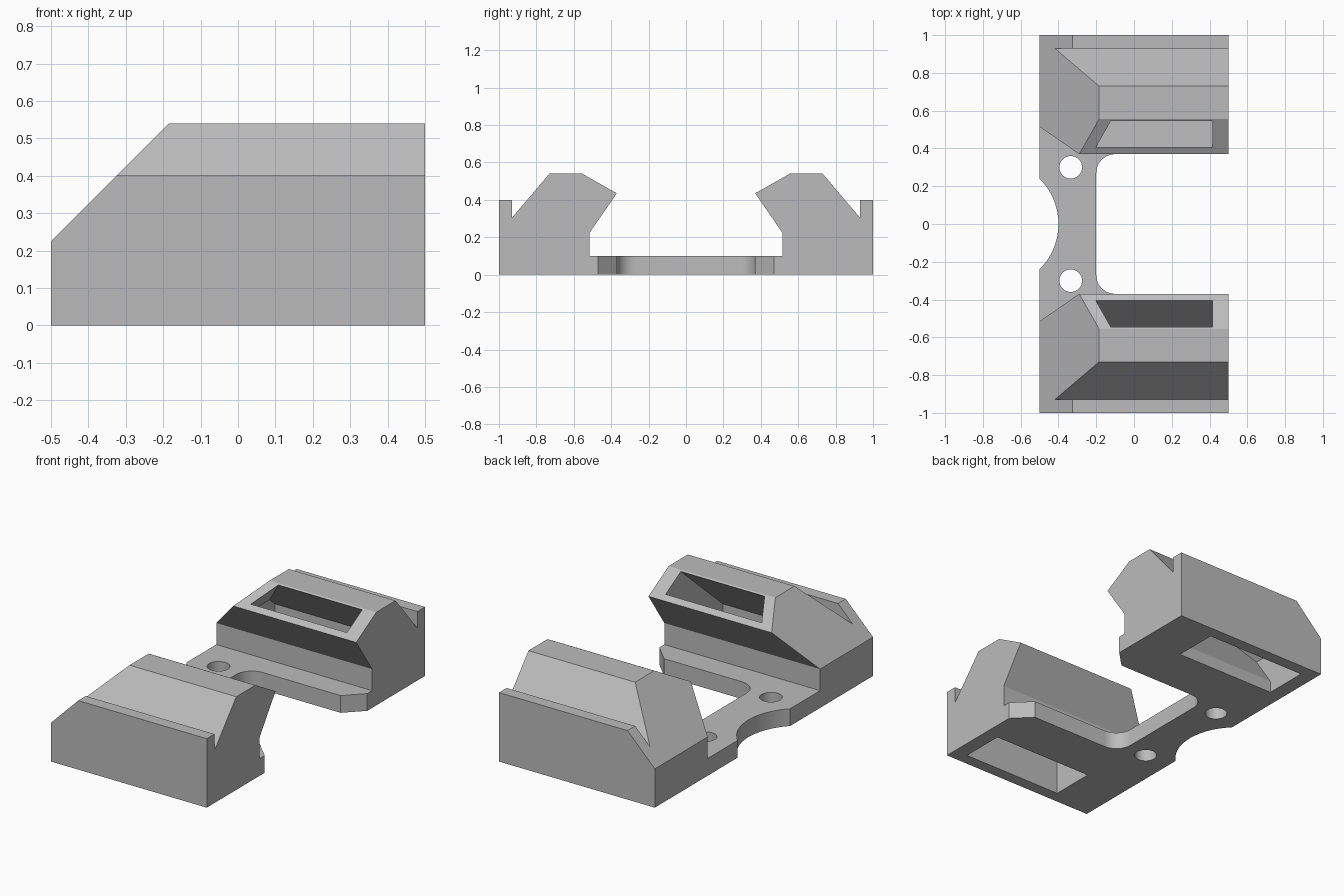
import bpy, bmesh, math
from mathutils import Vector

cube = bpy.data.objects.get("Cube")
if cube:
    bpy.data.objects.remove(cube, do_unlink=True)

grey = bpy.data.materials.new("plain_grey")
grey.use_nodes = True
COLOUR = (0.5, 0.5, 0.5, 1)
grey.diffuse_color = COLOUR
grey.node_tree.nodes["Principled BSDF"].inputs["Base Color"].default_value = COLOUR


def prism(name, base, offset, clip=None):
    """Extrude a closed outline; clip = x offset of a 45 degree end slope."""
    bm = bmesh.new()
    face = bm.faces.new([bm.verts.new(p) for p in base])
    ext = bmesh.ops.extrude_face_region(bm, geom=[face])
    bmesh.ops.translate(bm, vec=Vector(offset),
                        verts=[v for v in ext["geom"] if isinstance(v, bmesh.types.BMVert)])
    if clip is not None:
        bmesh.ops.bisect_plane(bm, geom=bm.verts[:] + bm.edges[:] + bm.faces[:],
                               plane_co=(-clip, 0, 0), plane_no=(-1, 0, 1), clear_outer=True)
        bmesh.ops.holes_fill(bm, edges=[e for e in bm.edges if e.is_boundary])
    bmesh.ops.recalc_face_normals(bm, faces=bm.faces[:])
    mesh = bpy.data.meshes.new(name)
    bm.to_mesh(mesh)
    bm.free()
    mesh.materials.append(grey)
    obj = bpy.data.objects.new(name, mesh)
    bpy.context.collection.objects.link(obj)
    return obj


def along_x(name, profile, x0, x1, side, clip=None):
    return prism(name, [(x0, side * y, z) for y, z in profile], (x1 - x0, 0, 0), clip)


def cut(target, cutters):
    """Subtract the cutters, bake the result and remove them."""
    for c in cutters:
        c.hide_render = True
        mod = target.modifiers.new("cut", 'BOOLEAN')
        mod.operation, mod.solver, mod.object = 'DIFFERENCE', 'EXACT', c
    bpy.context.view_layer.update()
    graph = bpy.context.evaluated_depsgraph_get()
    mesh = bpy.data.meshes.new_from_object(target.evaluated_get(graph))
    target.modifiers.clear()
    target.data = mesh
    for c in cutters:
        bpy.data.objects.remove(c, do_unlink=True)


def arc(cx, cy, r, a0, a1, n):
    return [(cx + r * math.cos(math.radians(a0 + (a1 - a0) * i / n)),
             cy + r * math.sin(math.radians(a0 + (a1 - a0) * i / n))) for i in range(n + 1)]


# Jaws: hooked profile with sloped end, and a bent slot from underside to window
JAW = [(1, 0), (1, .4), (.93, .4), (.93, .305), (.73, .54), (.555, .54),
       (.37, .435), (.515, .225), (.515, 0)]
CHAMBER = [(.93, .07), (.93, .2), (.545, .535), (.52, .58), (.38, .5), (.405, .457), (.67, .07)]
MOUTH = [(.93, -.05), (.93, .09), (.67, .09), (.67, -.05)]
for name, side, start, mouth_end in (("back_jaw", 1, -.414, .232), ("front_jaw", -1, -.23, .415)):
    jaw = along_x(name, JAW, -.5, .5, side, .725)
    cut(jaw, [along_x("chamber_cutter", CHAMBER, start, .415, side, .657),
              along_x("mouth_cutter", MOUTH, start, mouth_end, side)])

# Base plate: U outline with rounded inner corners, chamfered tips, arc notch
notch = math.degrees(math.asin(.24 / .338))
half = arc(-.738, 0, .338, 0, notch, 12)[1:] + [(-.5, .515), (.5, .515), (.5, .47), (.4, .37)]
half += arc(-.1, .27, .1, 90, 180, 10)
outline = [(-.4, 0)] + half + [(x, -y) for x, y in reversed(half)]
plate = prism("base_plate", [(x, y, 0) for x, y in outline], (0, 0, .1))

# Screw holes
cut(plate, [prism("hole_cutter", [(x, y, -.1) for x, y in arc(-.335, s * .3, .06, 0, 348.75, 31)],
                  (0, 0, .4)) for s in (1, -1)])

bpy.ops.object.select_all(action='DESELECT')
plate.select_set(True)
bpy.context.view_layer.objects.active = plate
bpy.ops.object.shade_smooth_by_angle(angle=math.radians(30))
